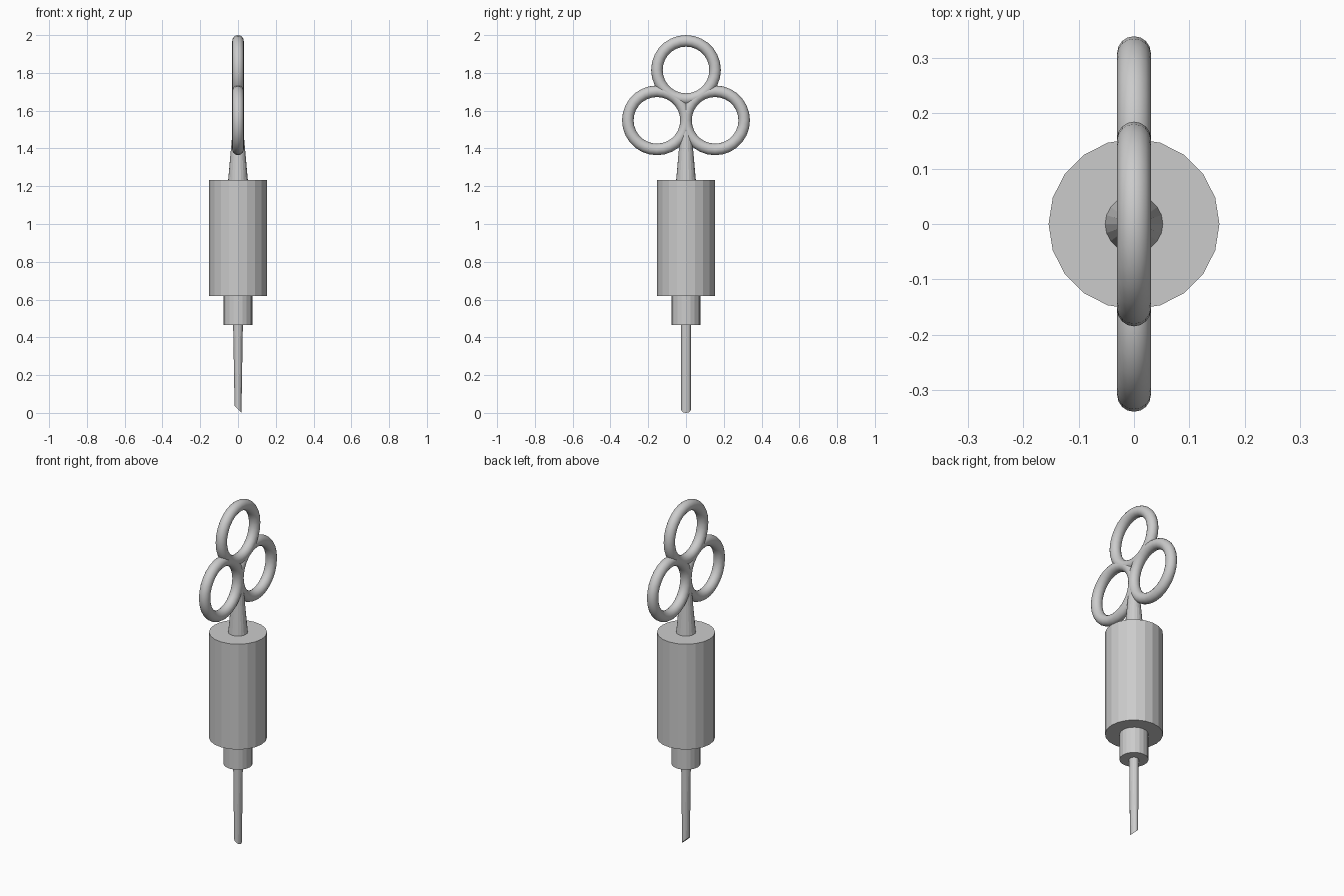
import bpy, math

if "Cube" in bpy.data.objects:
    bpy.data.objects.remove(bpy.data.objects["Cube"])

SIDES = 20
R = 0.154                      # barrel radius, also the ring radius


def tapered(name, r_bottom, r_top, z0, z1):
    bpy.ops.mesh.primitive_cone_add(vertices=SIDES, radius1=r_bottom, radius2=r_top,
                                    depth=z1 - z0, location=(0, 0, (z0 + z1) / 2),
                                    rotation=(0, 0, math.pi / 2))
    ob = bpy.context.object
    ob.name = name
    bpy.ops.object.transform_apply(location=True, rotation=True, scale=True)
    return ob


def ring(name, y, z):
    bpy.ops.mesh.primitive_torus_add(major_radius=R, minor_radius=0.0305,
                                     major_segments=28, minor_segments=16,
                                     location=(0, y, z), rotation=(0, math.pi / 2, 0))
    bpy.context.object.name = name
    bpy.ops.object.shade_smooth()


# Body: barrel, nozzle and tapering plunger rod
tapered("barrel", R, R, 0.618, 1.234)
tapered("nozzle", R / 2, R / 2, 0.464, 0.618)
tapered("plunger_rod", 0.052, 0.014, 1.234, 1.66)

# Needle with its end ring turned 45 degrees into a bevelled tip
needle = tapered("needle", 0.0257, 0.0257, 0.0, 0.464)
c = math.cos(math.radians(45))
for v in needle.data.vertices:
    if v.co.z < 0.1:
        x = v.co.x
        v.co.x = x * c
        v.co.z = 0.0257 * c - x * c

# Three touching finger rings
top_z = 2.0 - R - 0.0305
ring("top_ring", 0, top_z)
for side, label in ((-1, "front"), (1, "back")):
    ring(label + "_ring", side * R, top_z - R * math.sqrt(3))
